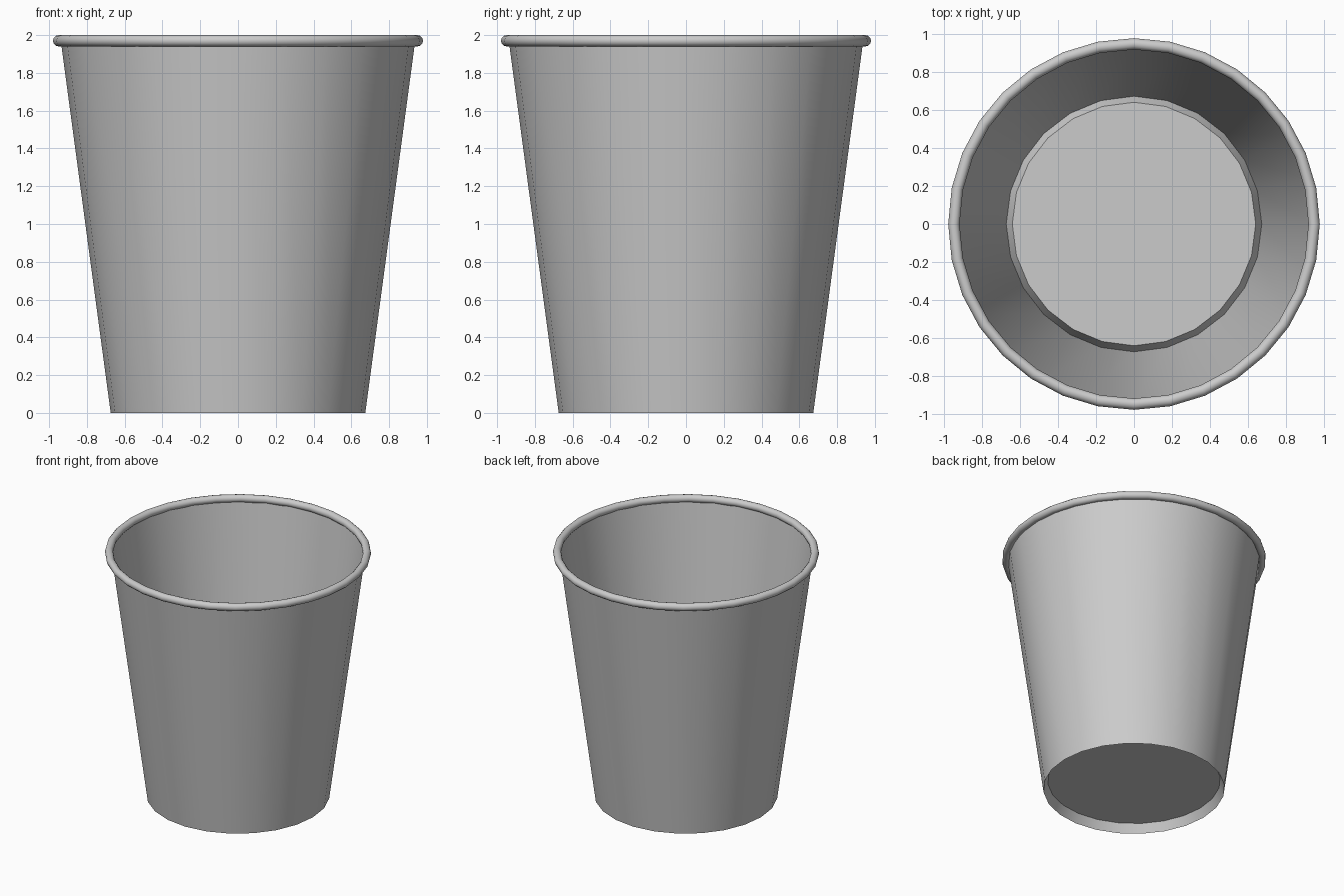
import bpy, bmesh
from math import sin, cos, pi

if "Cube" in bpy.data.objects:
    bpy.data.objects.remove(bpy.data.objects["Cube"])


def make_object(name, bm):
    bmesh.ops.recalc_face_normals(bm, faces=bm.faces)
    mesh = bpy.data.meshes.new(name)
    bm.to_mesh(mesh)
    bm.free()
    obj = bpy.data.objects.new(name, mesh)
    bpy.context.collection.objects.link(obj)
    bpy.ops.object.select_all(action='DESELECT')
    obj.select_set(True)
    bpy.context.view_layer.objects.active = obj
    bpy.ops.object.shade_smooth_by_angle(angle=0.7)
    return obj


def lathe(bm, profile, sides, closed=False):
    """Sweep (radius, height) points around z; returns the rings."""
    rings = [[bm.verts.new((r * cos(2 * pi * i / sides), r * sin(2 * pi * i / sides), z))
              for i in range(sides)] for r, z in profile]
    pairs = list(zip(rings, rings[1:]))
    if closed:
        pairs.append((rings[-1], rings[0]))
    for a, b in pairs:
        for i in range(sides):
            j = (i + 1) % sides
            bm.faces.new((a[i], a[j], b[j], b[i]))
    return rings


# Thin tapered wall, folded under into a raised floor
bm = bmesh.new()
rings = lathe(bm, [(0.937, 1.96), (0.674, 0.0), (0.642, 0.07)], 24)
bm.faces.new(rings[-1])
make_object("cup_body", bm)

# Rolled rim
bm = bmesh.new()
section = [(0.95 + 0.03 * cos(pi * k / 6), 1.97 + 0.03 * sin(pi * k / 6)) for k in range(12)]
lathe(bm, section, 32, closed=True)
make_object("rolled_rim", bm)
